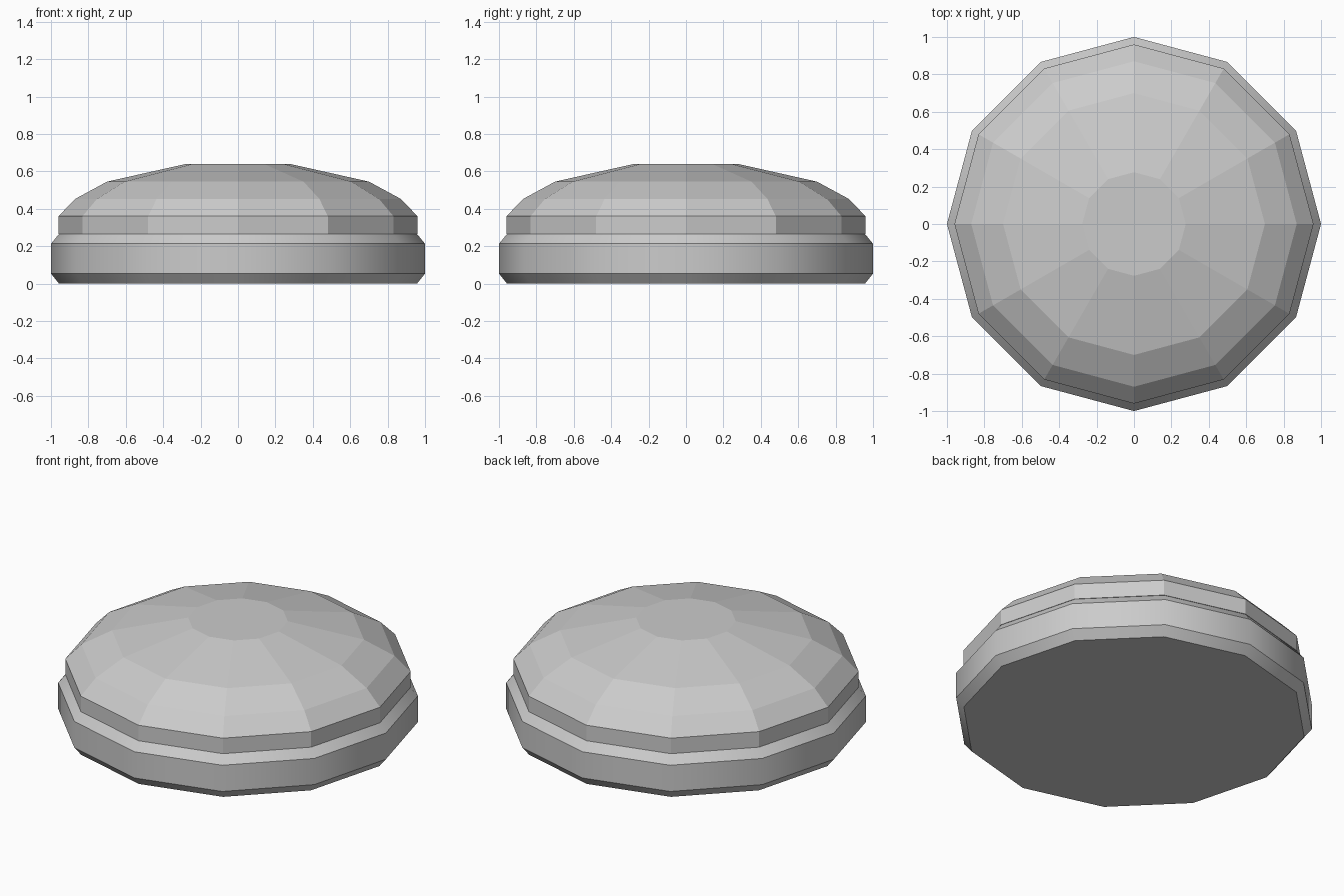
import bpy, bmesh
from math import cos, sin, pi, radians

if "Cube" in bpy.data.objects:
    bpy.data.objects.remove(bpy.data.objects["Cube"])

SIDES = 12


def lathe(name, profile):
    """Closed 12-sided solid from (radius, height) points, bottom to top."""
    bm = bmesh.new()
    rings = [[bm.verts.new((r * cos(2 * pi * i / SIDES), r * sin(2 * pi * i / SIDES), z))
              for i in range(SIDES)] for r, z in profile]
    for low, high in zip(rings, rings[1:]):
        for i in range(SIDES):
            j = (i + 1) % SIDES
            bm.faces.new((low[i], low[j], high[j], high[i]))
    bm.faces.new(rings[0][::-1])
    bm.faces.new(rings[-1])
    mesh = bpy.data.meshes.new(name)
    bm.to_mesh(mesh)
    bm.free()
    obj = bpy.data.objects.new(name, mesh)
    bpy.context.collection.objects.link(obj)
    return obj


# Chamfered base ring, smooth around its sides
base = lathe("base", [(0.957, 0), (1, 0.053), (1, 0.213), (0.957, 0.265)])
bpy.context.view_layer.objects.active = base
base.select_set(True)
bpy.ops.object.shade_smooth_by_angle(angle=radians(35))

# Faceted dome on top
lathe("dome", [(0.96, 0.265), (0.96, 0.36), (0.87, 0.453), (0.70, 0.545), (0.277, 0.64)])
